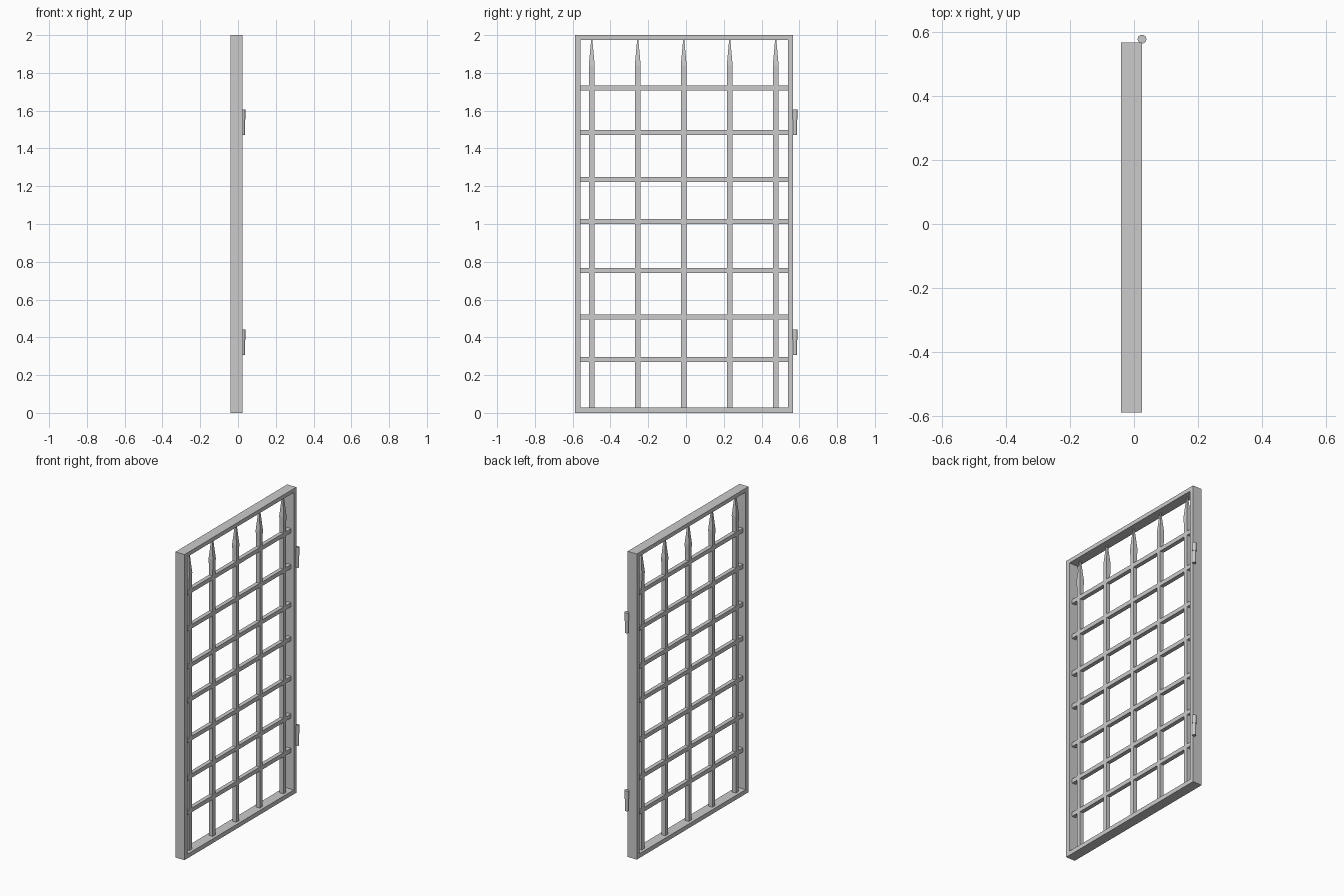
import bpy, bmesh
from mathutils import Vector

if "Cube" in bpy.data.objects:
    bpy.data.objects.remove(bpy.data.objects["Cube"])

X0, X1 = -0.041, 0.025      # frame depth
Y0, Y1 = -0.588, 0.567      # frame width
XC = (X0 + X1) / 2
W = 0.0135                  # half bar thickness


def make_object(name, bm):
    bmesh.ops.recalc_face_normals(bm, faces=bm.faces)
    mesh = bpy.data.meshes.new(name)
    bm.to_mesh(mesh)
    bm.free()
    ob = bpy.data.objects.new(name, mesh)
    bpy.context.collection.objects.link(ob)
    return ob


def box(name, lo, hi):
    bm = bmesh.new()
    bmesh.ops.create_cube(bm, size=1)
    for v in bm.verts:
        v.co = Vector((lo[i] + (v.co[i] + 0.5) * (hi[i] - lo[i]) for i in range(3)))
    return make_object(name, bm)


def spiked_bar(name, y):
    # square rings stacked upward: plain shaft, slight flare, pointed tip
    bm = bmesh.new()
    profile = [(0.02, W), (1.77, W), (1.84, 0.0155), (1.978, 0.003)]
    rings = [[bm.verts.new((XC + sx * r, y + sy * r, z))
              for sx, sy in ((-1, -1), (1, -1), (1, 1), (-1, 1))] for z, r in profile]
    for a, b in zip(rings, rings[1:]):
        for i in range(4):
            j = (i + 1) % 4
            bm.faces.new((a[i], a[j], b[j], b[i]))
    bm.faces.new(rings[0])
    bm.faces.new(rings[-1])
    return make_object(name, bm)


def knuckle(name, z0, z1, r):
    bpy.ops.mesh.primitive_cylinder_add(vertices=16, radius=r, depth=z1 - z0,
                                        location=(0.025, 0.577, (z0 + z1) / 2))
    ob = bpy.context.object
    ob.name = name
    bpy.ops.object.shade_smooth_by_angle()


# outer frame
box("bottom_rail", (X0, Y0, 0), (X1, Y1, 0.028))
box("top_rail", (X0, Y0, 1.974), (X1, Y1, 2))
box("left_post", (X0, Y0, 0.028), (X1, Y0 + 0.03, 1.974))
box("right_post", (X0, Y1 - 0.026, 0.028), (X1, Y1, 1.974))

# upright bars with spear tips
for i in range(5):
    spiked_bar(f"upright_bar_{i + 1}", -0.499 + 0.2435 * i)

# cross bars, slightly uneven in height
for i, z in enumerate((0.283, 0.508, 0.754, 1.013, 1.236, 1.485, 1.72)):
    box(f"cross_bar_{i + 1}", (XC - W, Y0 + 0.02, z - W), (XC + W, Y1 - 0.02, z + W))

# hinges: wide upper knuckle on a narrower lower one
for name, z in (("lower_hinge", 0.307), ("upper_hinge", 1.472)):
    knuckle(name + "_pin", z, z + 0.08, 0.0115)
    knuckle(name + "_sleeve", z + 0.08, z + 0.134, 0.0137)
